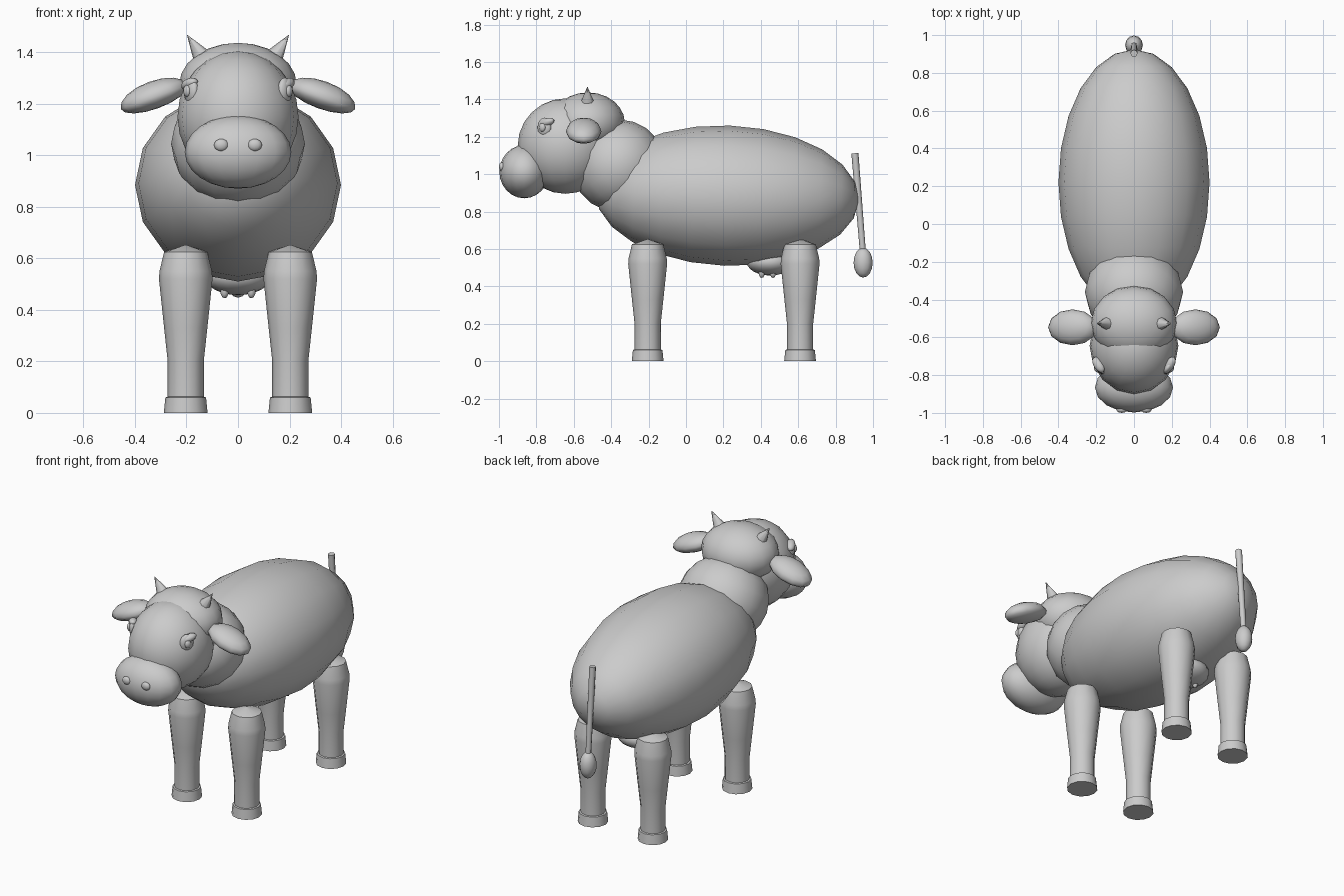
import bpy, bmesh, math
from mathutils import Vector, Matrix, Euler

default = bpy.data.objects.get("Cube")
if default:
    bpy.data.objects.remove(default, do_unlink=True)

grey = bpy.data.materials.new("light_grey")
grey.use_nodes = True
grey.diffuse_color = (0.6, 0.6, 0.6, 1)
grey.node_tree.nodes["Principled BSDF"].inputs["Base Color"].default_value = (0.6, 0.6, 0.6, 1)


def finish(name, bm, matrix, angle=50):
    """Turn a bmesh into a smooth shaded object."""
    bm.transform(matrix)
    bmesh.ops.recalc_face_normals(bm, faces=bm.faces)
    mesh = bpy.data.meshes.new(name)
    bm.to_mesh(mesh)
    bm.free()
    mesh.materials.append(grey)
    obj = bpy.data.objects.new(name, mesh)
    bpy.context.collection.objects.link(obj)
    bpy.ops.object.select_all(action='DESELECT')
    obj.select_set(True)
    bpy.context.view_layer.objects.active = obj
    bpy.ops.object.shade_smooth_by_angle(angle=math.radians(angle))
    return obj


def ball(name, centre, radii, rot=(0, 0, 0), segs=16, rings=12, pole_y=False):
    """Ellipsoid, rotated in degrees; pole_y lays its poles along y."""
    bm = bmesh.new()
    bmesh.ops.create_uvsphere(bm, u_segments=segs, v_segments=rings, radius=1)
    if pole_y:
        bm.transform(Matrix.Rotation(math.pi / 2, 4, 'X'))
    turn = Euler([math.radians(a) for a in rot]).to_matrix().to_4x4()
    return finish(name, bm, Matrix.Translation(centre) @ turn @ Matrix.Diagonal((*radii, 1)), 60)


def cone(name, start, end, r1, r2, segs=8):
    """Tapered rod between two points."""
    a, b = Vector(start), Vector(end)
    bm = bmesh.new()
    bmesh.ops.create_cone(bm, cap_ends=True, segments=segs, radius1=r1, radius2=r2,
                          depth=(b - a).length)
    turn = (b - a).to_track_quat('Z', 'Y').to_matrix().to_4x4()
    return finish(name, bm, Matrix.Translation((a + b) / 2) @ turn)


def lathe(name, profile, centre, segs=12):
    """Closed solid from (radius, height) pairs."""
    bm = bmesh.new()
    rings = []
    for r, z in profile:
        rings.append([bm.verts.new((r * math.cos(math.tau * i / segs),
                                    r * math.sin(math.tau * i / segs), z))
                      for i in range(segs)])
    for low, high in zip(rings, rings[1:]):
        for i in range(segs):
            j = (i + 1) % segs
            bm.faces.new((low[i], low[j], high[j], high[i]))
    bm.faces.new(rings[0])
    bm.faces.new(rings[-1])
    return finish(name, bm, Matrix.Translation(centre), 35)


# Trunk and neck
ball("body", (0, 0.22, 0.885), (0.4, 0.705, 0.375), rot=(-2, 0, 0), pole_y=True)
ball("neck", (0, -0.36, 1.045), (0.26, 0.25, 0.245), rot=(35, 0, 0), rings=10)

# Head
ball("head", (0, -0.645, 1.15), (0.235, 0.255, 0.255))
ball("head_cap", (0, -0.525, 1.275), (0.228, 0.198, 0.162))
ball("muzzle", (0, -0.865, 1.013), (0.207, 0.133, 0.142))

# Paired head parts
for side, s in (("left", 1), ("right", -1)):
    ball(side + "_nostril", (s * 0.065, -0.984, 1.04), (0.028, 0.016, 0.024), segs=12, rings=8)

    # Eye with a rim above and a small pupil, facing outward
    ball(side + "_eye", (s * 0.182, -0.757, 1.25), (0.022, 0.042, 0.052),
         rot=(0, 0, s * -32), segs=12, rings=8)
    ball(side + "_eyelid", (s * 0.188, -0.745, 1.277), (0.026, 0.048, 0.022),
         rot=(s * 15, 0, s * -32), segs=12, rings=8)
    ball(side + "_pupil", (s * 0.198, -0.768, 1.25), (0.013, 0.019, 0.023),
         rot=(0, 0, s * -32), segs=12, rings=8)

    # Ear: flattened oval drooping outward, with a fuller upper side
    ear = ball(side + "_ear", (0, 0, 0), (0.138, 0.095, 0.062), segs=12, rings=8)
    for v in ear.data.vertices:
        if v.co.z < 0:
            v.co.z *= 0.75
    ear.data.transform(Matrix.Translation((s * 0.325, -0.547, 1.227))
                       @ Matrix.Rotation(math.radians(s * 20), 4, 'Y'))

    cone(side + "_horn", (s * 0.135, -0.527, 1.375), (s * 0.197, -0.527, 1.467), 0.04, 0.001)

# Legs with hooves
leg_profile = [(0.07, 0.05), (0.07, 0.2), (0.084, 0.33), (0.104, 0.52), (0.102, 0.55),
               (0.084, 0.625), (0.004, 0.652)]
hoof_profile = [(0.085, 0), (0.079, 0.06), (0.069, 0.063)]
for side, x in (("left", 0.203), ("right", -0.203)):
    for end, y in (("front", -0.205), ("back", 0.61)):
        lathe(f"{end}_{side}_leg", leg_profile, (x, y, 0))
        lathe(f"{end}_{side}_hoof", hoof_profile, (x, y, 0))

# Udder and teats
ball("udder", (0, 0.45, 0.53), (0.13, 0.125, 0.072))
for x in (-0.052, 0.052):
    for y in (0.405, 0.465):
        ball("teat", (x, y, 0.475), (0.017, 0.017, 0.03), segs=8, rings=6)

# Tail and tuft
cone("tail", (0, 0.946, 0.58), (0, 0.903, 1.112), 0.016, 0.019)
ball("tail_tuft", (0, 0.947, 0.527), (0.047, 0.051, 0.08), segs=12, rings=8)
